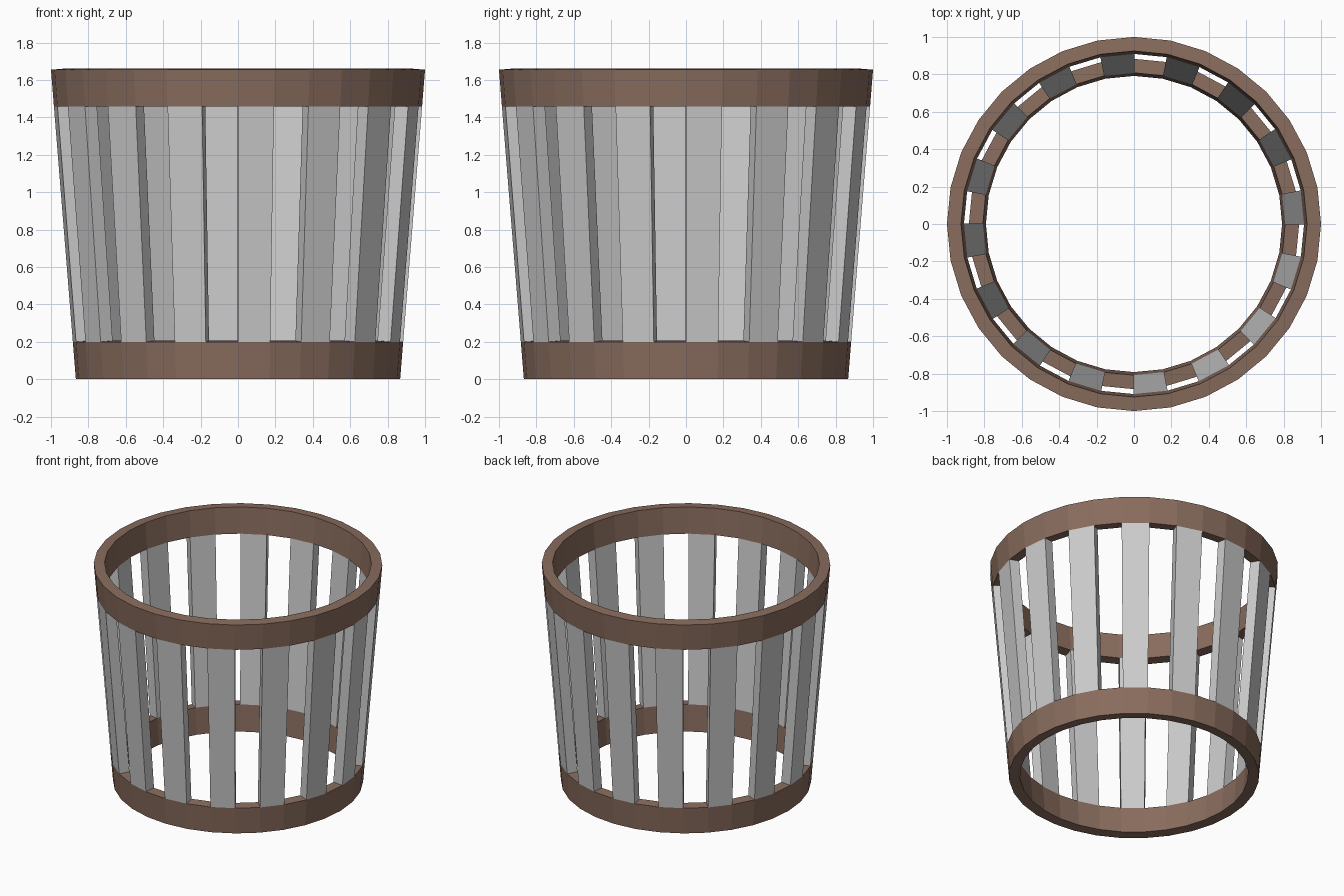
import bpy, bmesh
from math import cos, sin, tau

if "Cube" in bpy.data.objects:
    bpy.data.objects.remove(bpy.data.objects["Cube"])

SIDES = 32
HEIGHT = 1.655
R_BOTTOM, R_TOP = 0.867, 1.0
LEVELS = [0.0, 0.2, 1.458, HEIGHT]   # lower hoop, slats, upper hoop


def material(name, rgb):
    m = bpy.data.materials.new(name)
    m.diffuse_color = (*rgb, 1)
    m.use_nodes = True
    m.node_tree.nodes["Principled BSDF"].inputs["Base Color"].default_value = m.diffuse_color
    return m


# Tapered outer skin: full hoops at both ends, every second panel kept as a slat
bm = bmesh.new()
rings = []
for z in LEVELS:
    r = R_BOTTOM + (R_TOP - R_BOTTOM) * z / HEIGHT
    rings.append([bm.verts.new((r * cos(tau * i / SIDES), r * sin(tau * i / SIDES), z))
                  for i in range(SIDES)])
for level in range(3):
    is_slat = level == 1
    for i in range(0, SIDES, 2 if is_slat else 1):
        j = (i + 1) % SIDES
        face = bm.faces.new((rings[level][i], rings[level][j],
                             rings[level + 1][j], rings[level + 1][i]))
        face.material_index = 0 if is_slat else 1

mesh = bpy.data.meshes.new("slatted_basket")
bm.to_mesh(mesh)
bm.free()
mesh.materials.append(material("slat_grey", (0.8, 0.8, 0.8)))
mesh.materials.append(material("hoop_brown", (0.25, 0.15, 0.11)))
basket = bpy.data.objects.new("slatted_basket", mesh)
bpy.context.collection.objects.link(basket)

# Wall thickness, grown inwards
wall = basket.modifiers.new("wall", 'SOLIDIFY')
wall.thickness = 0.075
wall.offset = -1
wall.use_even_offset = True
